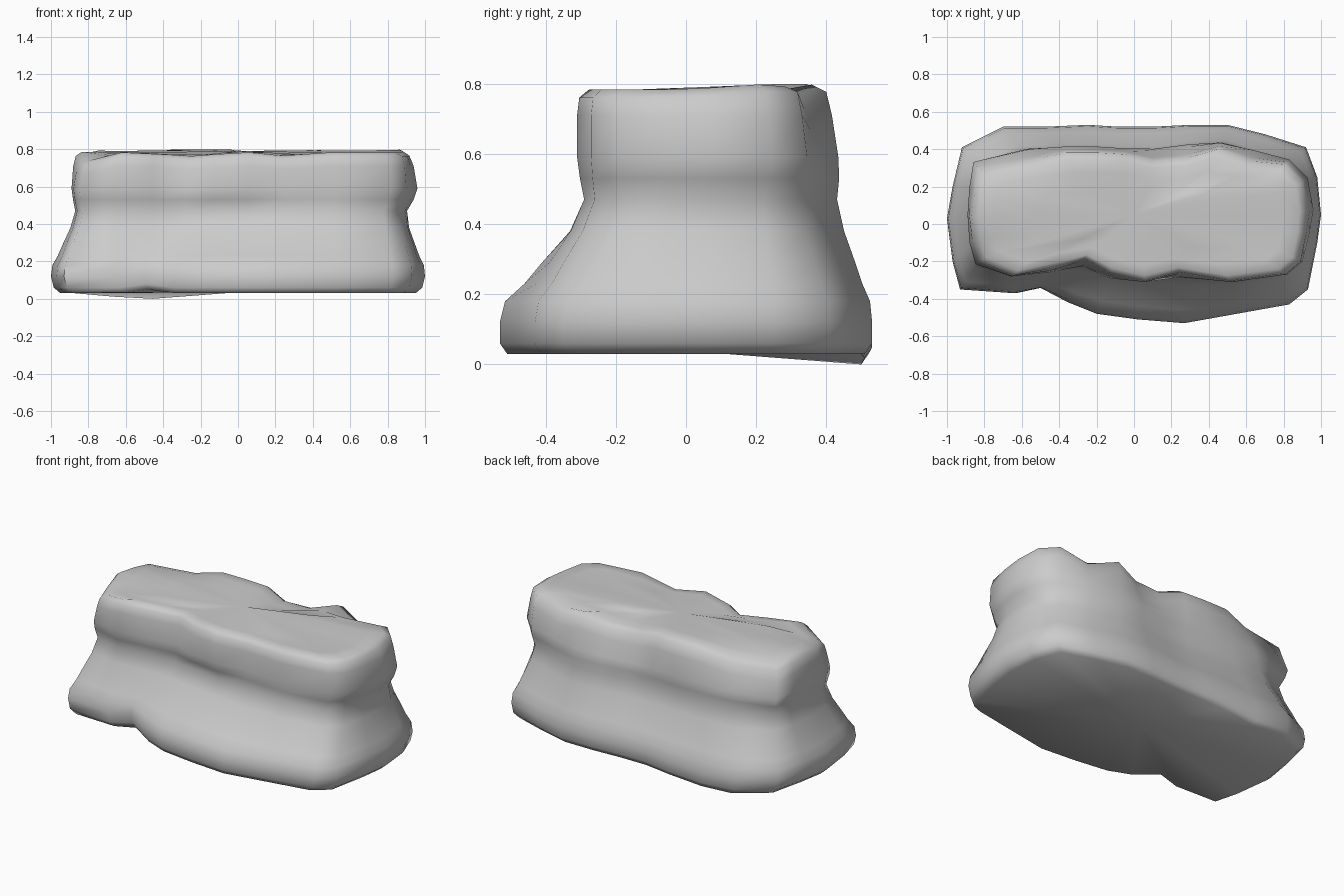
import bpy, bmesh
from mathutils import Vector

cube = bpy.data.objects.get("Cube")
if cube:
    bpy.data.objects.remove(cube, do_unlink=True)

stone = bpy.data.materials.new("stone_grey")
stone.use_nodes = True
stone.diffuse_color = (0.6, 0.6, 0.6, 1)
stone.node_tree.nodes["Principled BSDF"].inputs["Base Color"].default_value = (0.6, 0.6, 0.6, 1)

# Plan outlines, counterclockwise from the front right corner
foot = [(-.93, -.35), (-.64, -.37), (-.5, -.35), (-.35, -.42), (-.2, -.48), (.02, -.51),
        (.27, -.53), (.55, -.48), (.83, -.43), (.93, -.35), (.98, -.1), (1, .05),
        (.98, .25), (.92, .41), (.7, .48), (.5, .53), (.3, .53), (.1, .52), (-.08, .52),
        (-.25, .53), (-.48, .52), (-.7, .52), (-.92, .41), (-.97, .2), (-1, .03), (-.97, -.2)]
waist = [(-.83, -.2), (-.66, -.24), (-.45, -.22), (-.28, -.21), (-.13, -.23), (.05, -.26),
         (.25, -.28), (.52, -.29), (.78, -.26), (.86, -.17), (.89, -.05), (.89, .08),
         (.88, .22), (.82, .32), (.64, .38), (.48, .43), (.3, .42), (.12, .39), (-.06, .39),
         (-.22, .4), (-.4, .4), (-.6, .39), (-.82, .3), (-.86, .2), (-.87, .03), (-.86, -.1)]
brow = [(-.85, -.22), (-.66, -.28), (-.46, -.26), (-.27, -.24), (-.13, -.29), (.06, -.31),
        (.25, -.29), (.53, -.31), (.82, -.27), (.9, -.2), (.93, -.05), (.94, .08),
        (.92, .25), (.83, .35), (.64, .4), (.46, .44), (.29, .43), (.1, .41), (-.05, .41),
        (-.2, .42), (-.37, .42), (-.55, .41), (-.86, .34), (-.88, .2), (-.89, .05), (-.88, -.1)]

# Levels: height, lower outline, upper outline, blend, x scale, y scale
levels = [(.03, foot, foot, 0, .95, .96), (.06, foot, foot, 0, .985, 1),
          (.12, foot, foot, 0, 1, 1), (.18, foot, waist, .06, 1, 1),
          (.23, foot, waist, .28, 1, 1), (.29, foot, waist, .48, 1, 1),
          (.38, foot, waist, .8, 1, 1), (.47, waist, waist, 0, 1, 1),
          (.53, waist, brow, .6, 1, 1), (.59, brow, brow, 0, 1, 1),
          (.71, brow, brow, 0, .99, 1), (.76, brow, brow, 0, .975, .98),
          (.783, brow, brow, 0, .94, .89), (.783, brow, brow, 0, .85, .72),
          (.783, brow, brow, 0, .6, .45)]

# Weathered dents and bulges: centre, radius, push
dents = [((-.27, -.22, .77), .22, (0, .05, -.02)),
         ((.2, .36, .77), .24, (0, -.05, -.05)),
         ((-.55, .4, .76), .18, (0, -.03, -.04)),
         ((.65, .38, .77), .16, (0, -.03, -.05)),
         ((-.88, -.22, .77), .22, (.01, .02, -.05)),
         ((-.86, .32, .77), .2, (.01, -.02, -.04)),
         ((.3, -.28, .76), .2, (0, .03, -.02)),
         ((.95, .1, .56), .2, (.02, 0, 0)),
         ((-.48, .5, .03), .3, (0, 0, -.03)),
         ((-.48, -.35, .06), .15, (0, .01, .02))]


def weather(p):
    moved = p.copy()
    for centre, radius, push in dents:
        fall = max(0, 1 - (p - Vector(centre)).length / radius)
        moved += Vector(push) * fall * (2 - fall)
    # The back leans forward above the waist and the top rises towards the back
    if p.y > 0:
        moved.y *= 1 - .35 * max(0, p.z - .55)
    if p.z > .74:
        moved.z += .016 * min(1, max(0, p.y * 4))
    return moved


# Rock body: stacked rings joined by side faces and fanned caps
bm = bmesh.new()
rings = []
for z, low, high, t, sx, sy in levels:
    ring = []
    for a, b in zip(low, high):
        p = Vector(a).lerp(Vector(b), t)
        ring.append(bm.verts.new(weather(Vector((p.x * sx, p.y * sy, z)))))
    rings.append(ring)

count = len(foot)
for lower, upper in zip(rings, rings[1:]):
    for i in range(count):
        j = (i + 1) % count
        bm.faces.new((lower[i], lower[j], upper[j], upper[i]))
for ring, z in ((rings[0], .035), (rings[-1], .79)):
    hub = bm.verts.new((0, .05, z))
    for i in range(count):
        bm.faces.new((ring[i], ring[(i + 1) % count], hub))
bmesh.ops.recalc_face_normals(bm, faces=bm.faces)

mesh = bpy.data.meshes.new("rock")
bm.to_mesh(mesh)
bm.free()
rock = bpy.data.objects.new("rock", mesh)
bpy.context.collection.objects.link(rock)
mesh.materials.append(stone)
bpy.context.view_layer.objects.active = rock
rock.select_set(True)
bpy.ops.object.shade_smooth_by_angle(angle=1.2)
